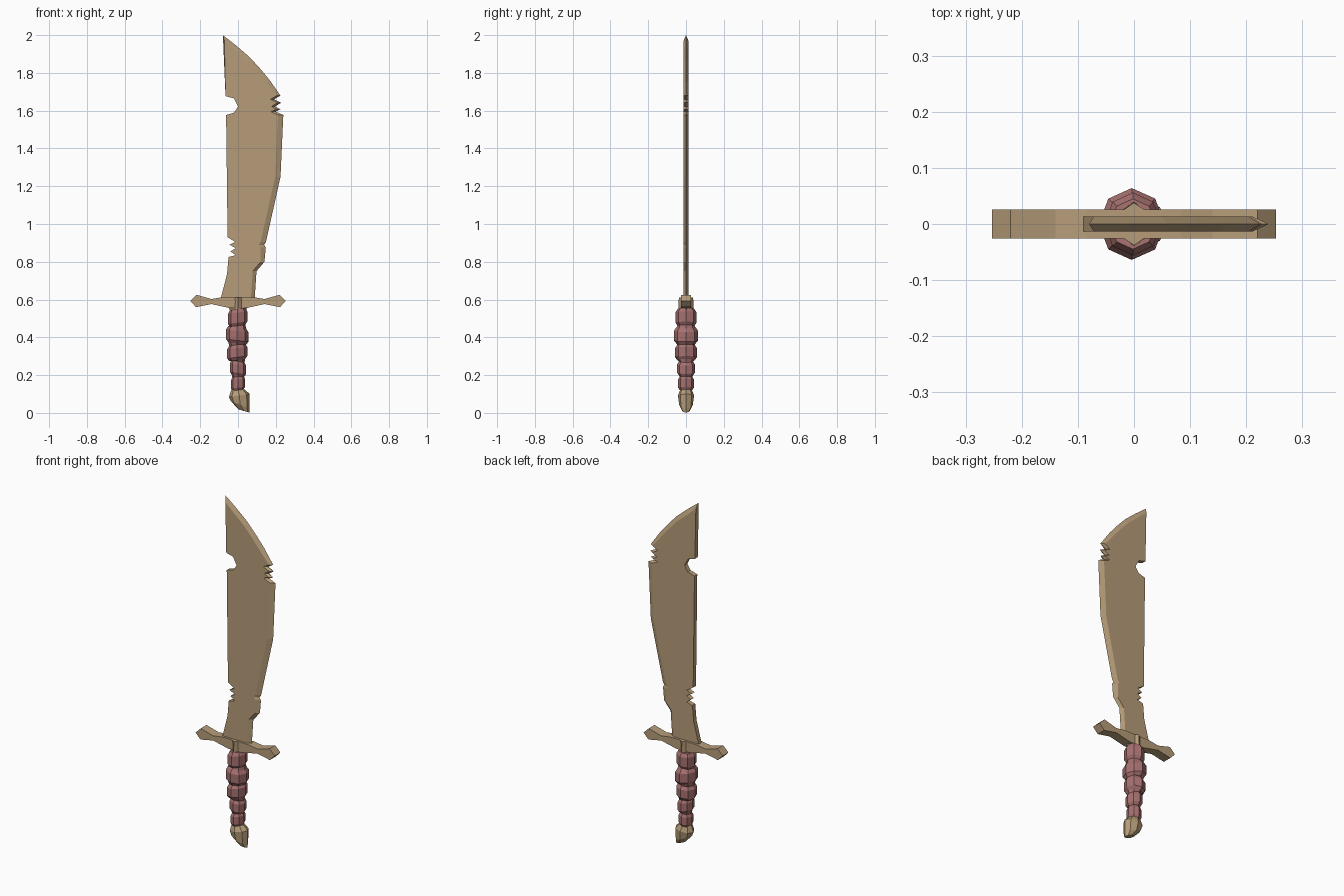
import bpy, bmesh, math


def material(name, rgb):
    m = bpy.data.materials.new(name)
    m.diffuse_color = (*rgb, 1)
    return m


TAN = material("tan metal", (0.47, 0.335, 0.19))
RED = material("red leather", (0.38, 0.165, 0.16))


def finish(bm, name, mat):
    bmesh.ops.recalc_face_normals(bm, faces=bm.faces)
    me = bpy.data.meshes.new(name)
    bm.to_mesh(me)
    bm.free()
    me.materials.append(mat)
    ob = bpy.data.objects.new(name, me)
    bpy.context.collection.objects.link(ob)
    return ob


def loft(name, loops, mat):
    """Skin a stack of equal-length point loops and cap both ends."""
    bm = bmesh.new()
    vs = [[bm.verts.new(p) for p in lp] for lp in loops]
    for a, b in zip(vs, vs[1:]):
        for i in range(len(a)):
            j = (i + 1) % len(a)
            bm.faces.new((a[i], a[j], b[j], b[i]))
    bm.faces.new(vs[0])
    bm.faces.new(vs[-1])
    return finish(bm, name, mat)


def ring(cx, z, rx, ry, tilt=0.0, sides=8):
    """Horizontal ring; tilt raises the +x side."""
    pts = []
    for i in range(sides):
        a = 2 * math.pi * i / sides
        c = math.cos(a)
        pts.append((cx + rx * c, ry * math.sin(a), z + tilt * c))
    return pts


# Blade: flat spine on the left, bevelled cutting edge on the right
spine = [(-0.093, 0.60), (-0.058, 0.735), (-0.05, 0.825), (-0.012, 0.835),
         (-0.04, 0.855), (-0.012, 0.872), (-0.045, 0.89), (-0.015, 0.905),
         (-0.055, 0.93), (-0.063, 1.577), (-0.02, 1.59), (0.0, 1.622),
         (-0.022, 1.665), (-0.066, 1.677), (-0.08, 2.0)]
edge = [(-0.01, 1.945), (0.06, 1.885), (0.115, 1.825), (0.165, 1.765),
        (0.225, 1.68), (0.192, 1.66), (0.228, 1.642), (0.197, 1.622),
        (0.225, 1.607), (0.20, 1.595), (0.24, 1.577), (0.225, 1.25),
        (0.148, 0.905), (0.138, 0.89), (0.147, 0.875), (0.14, 0.80),
        (0.098, 0.75), (0.088, 0.60)]
outline = spine + edge
T = 0.013


def inner(x, z, i):
    if i < len(spine) - 1:
        return x, z
    if i == len(spine) - 1:
        return x + 0.008, z - 0.03
    if z > 1.68:
        return x - 0.012, z - 0.022
    return x - (0.028 if 0.8 < z < 1.6 else 0.02), z


faces = [inner(x, z, i) for i, (x, z) in enumerate(outline)]
loft("blade", [[(x, -T, z) for x, z in faces],
               [(x, 0, z) for x, z in outline],
               [(x, T, z) for x, z in faces]], TAN)

# Crossguard with flared, pointed ends
half = [(0.085, 0.612), (0.14, 0.603), (0.22, 0.625), (0.253, 0.592),
        (0.222, 0.56), (0.14, 0.576), (0.045, 0.555)]
guard = half + [(-x, z) for x, z in reversed(half)]
loft("guard", [[(x, y, z) for x, z in guard] for y in (-0.026, 0.026)], TAN)

# Ridged collar in the middle of the guard
loft("guard_collar", [ring(0, 0.545, 0.045, 0.04, 0, 4),
                      ring(0, 0.612, 0.055, 0.038, 0, 4)], TAN)

# Grip: five bulging leather wraps with grooves between them
wraps = [(0.0, 0.118, 0.196, 0.037, 0.042, 0.004),
         (0.0, 0.196, 0.277, 0.043, 0.047, -0.006),
         (-0.004, 0.277, 0.365, 0.053, 0.058, 0.006),
         (-0.004, 0.365, 0.458, 0.059, 0.064, -0.007),
         (-0.002, 0.458, 0.555, 0.051, 0.056, 0.006)]
rings = []
for cx, z0, z1, rx, ry, t in wraps:
    h = z1 - z0
    for f, s in ((0.03, 0.8), (0.2, 1.0), (0.75, 1.0), (0.95, 0.8)):
        rings.append(ring(cx, z0 + f * h, rx * s, ry * s, t))
loft("grip", rings, RED)

# Pommel: lopsided faceted cap leaning to the right
loft("pommel", [ring(0.032, 0.010, 0.028, 0.02, -0.008),
                ring(0.012, 0.042, 0.05, 0.036, -0.02),
                ring(0.007, 0.092, 0.055, 0.043, 0.008),
                ring(0.0, 0.125, 0.034, 0.03)], TAN)
